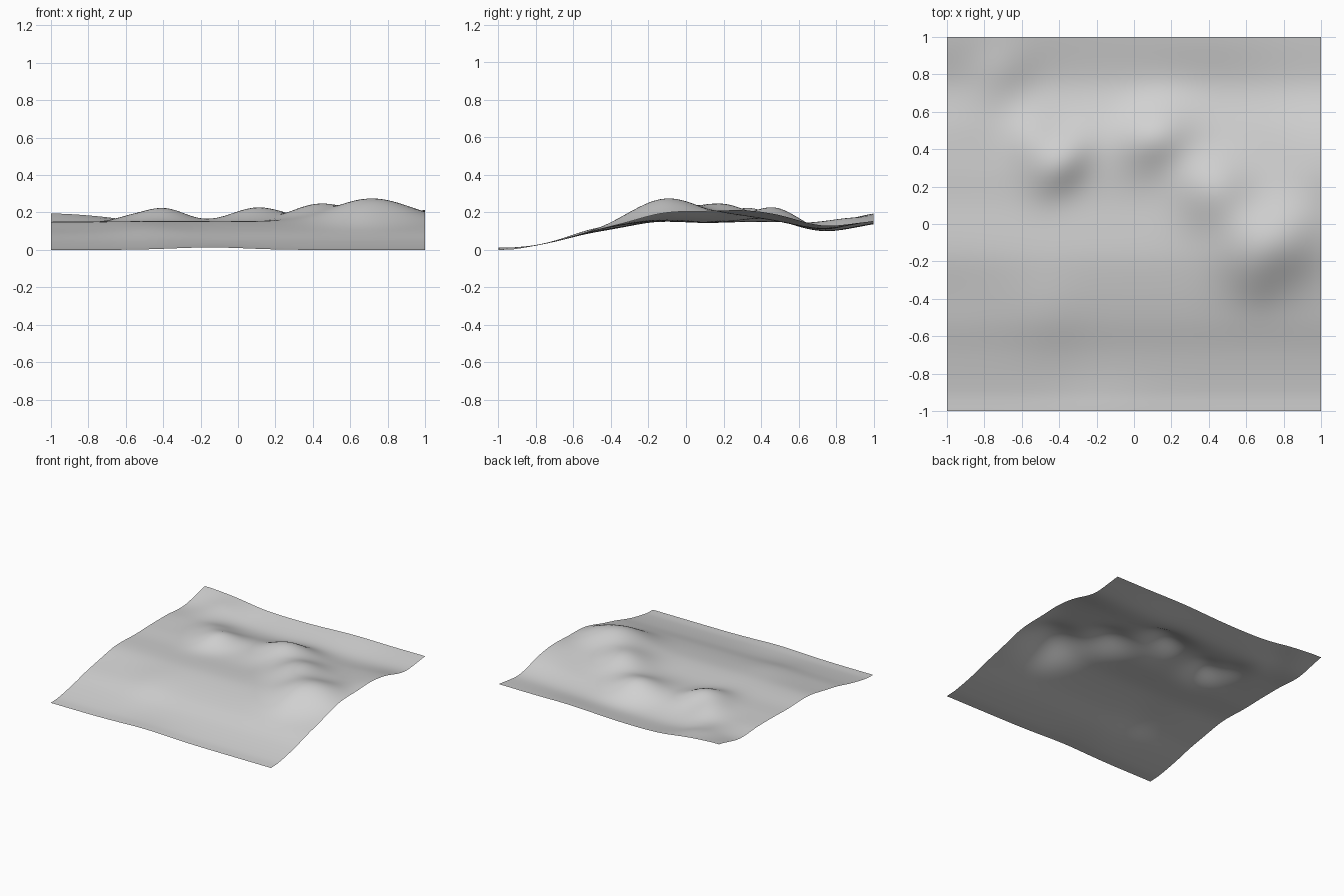
import bpy
import math

cube = bpy.data.objects.get("Cube")
if cube:
    bpy.data.objects.remove(cube, do_unlink=True)

CELLS = 72

# Slope running from the low front edge to the raised back: (y, height)
PROFILE = [(-1.0, 0.0), (-0.9, 0.006), (-0.7, 0.045), (-0.5, 0.1), (-0.3, 0.138),
           (-0.15, 0.153), (0.1, 0.144), (0.3, 0.146), (0.5, 0.136),
           (0.7, 0.102), (0.8, 0.102), (1.0, 0.136)]

# Hills and swells: (x, y, height, x spread, y spread, turn in degrees)
HILLS = [(0.68, -0.10, 0.102, 0.17, 0.15, 40),
         (0.87, -0.08, 0.030, 0.12, 0.16, 0),
         (0.66, -0.30, 0.015, 0.10, 0.10, 0),
         (0.43, 0.18, 0.097, 0.15, 0.15, 20),
         (0.11, 0.47, 0.086, 0.15, 0.12, 25),
         (-0.38, 0.33, 0.068, 0.13, 0.09, 50),
         (-0.54, 0.43, 0.043, 0.10, 0.13, 0),
         (1.05, 0.30, 0.065, 0.22, 0.24, 0),
         (-1.0, 1.0, 0.058, 0.26, 0.28, 0),
         (-0.72, 0.79, 0.034, 0.14, 0.11, 50),
         (1.0, 0.85, 0.022, 0.4, 0.2, 0),
         (0.35, 1.0, 0.014, 0.22, 0.15, 0),
         (-0.15, -1.0, 0.013, 0.2, 0.12, 0),
         (-0.45, -0.48, 0.013, 0.13, 0.16, 0),
         (-1.0, -0.38, -0.012, 0.25, 0.15, 0)]


def slope_height(y):
    """Smooth curve through the profile points."""
    last = len(PROFILE) - 1
    i = 0
    while i < last - 1 and y > PROFILE[i + 1][0]:
        i += 1

    def tangent(k):
        a, b = PROFILE[max(k - 1, 0)], PROFILE[min(k + 1, last)]
        return (b[1] - a[1]) / (b[0] - a[0])

    (y0, z0), (y1, z1) = PROFILE[i], PROFILE[i + 1]
    w = y1 - y0
    t = (y - y0) / w
    s = 1 - t
    return (z0 * s * s * (1 + 2 * t) + z1 * t * t * (3 - 2 * t)
            + w * t * s * (tangent(i) * s - tangent(i + 1) * t))


def hill_height(x, y, hill):
    """Rounded hill, longer along its turned x axis where the spreads differ."""
    hx, hy, height, sx, sy, turn = hill
    c, s = math.cos(math.radians(turn)), math.sin(math.radians(turn))
    u = ((x - hx) * c + (y - hy) * s) / sx
    v = ((y - hy) * c - (x - hx) * s) / sy
    return height * math.exp(-(u * u + v * v) / 2)


def ground_height(x, y):
    return max(slope_height(y) + sum(hill_height(x, y, h) for h in HILLS), 0.0)


# Ground sheet
bpy.ops.mesh.primitive_grid_add(x_subdivisions=CELLS, y_subdivisions=CELLS, size=2)
ground = bpy.context.object
ground.name = "hilly_ground"
for v in ground.data.vertices:
    v.co.z = ground_height(v.co.x, v.co.y)
bpy.ops.object.shade_smooth()

# Plain grey material
grey = bpy.data.materials.new("light_grey")
grey.use_nodes = True
colour = (0.64, 0.64, 0.64, 1.0)
grey.diffuse_color = colour
grey.node_tree.nodes["Principled BSDF"].inputs["Base Color"].default_value = colour
ground.data.materials.append(grey)
